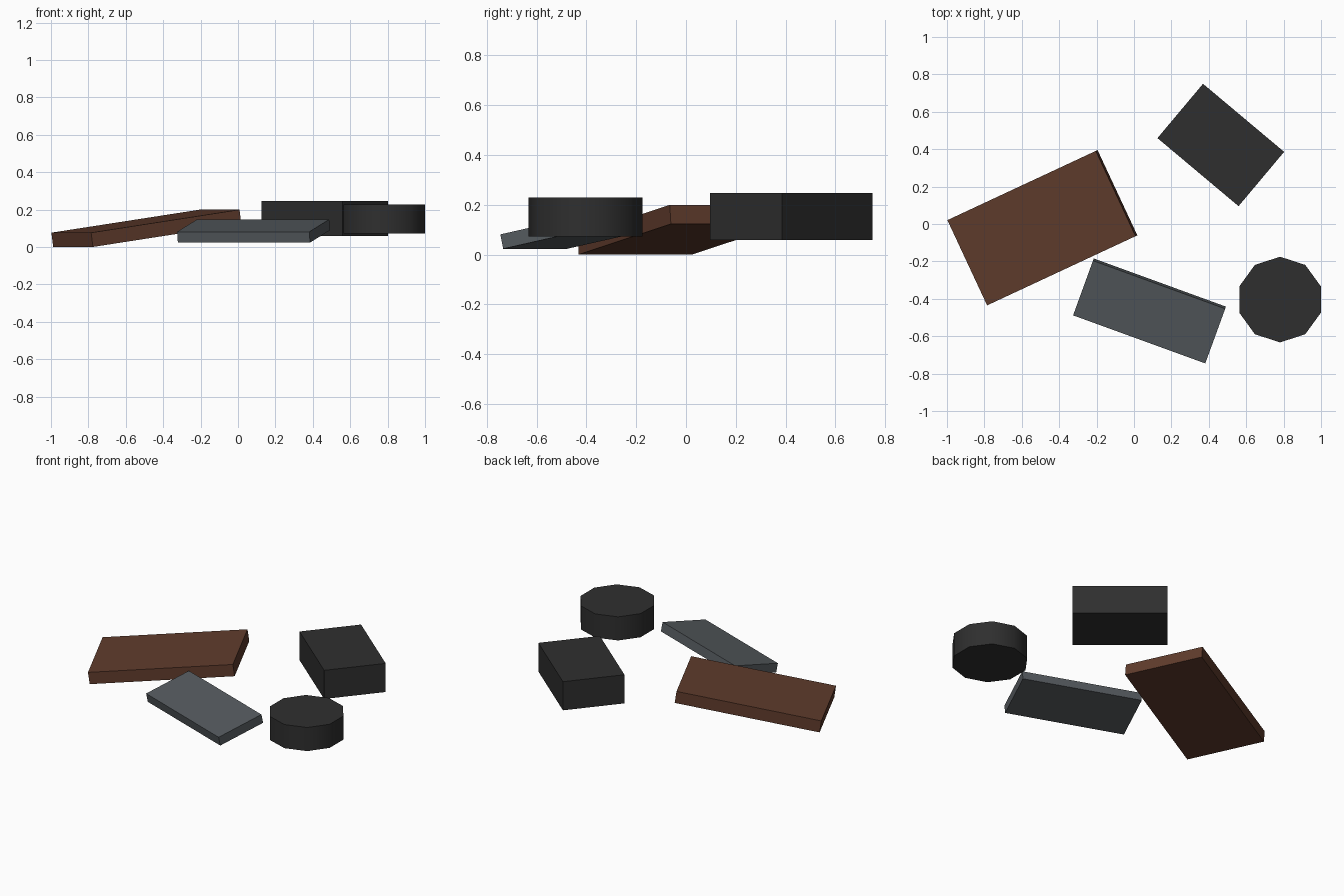
import bpy, math
from mathutils import Euler

if "Cube" in bpy.data.objects:
    bpy.data.objects.remove(bpy.data.objects["Cube"])


def material(name, rgb):
    m = bpy.data.materials.new(name)
    m.diffuse_color = (*rgb, 1)
    m.use_nodes = True
    m.node_tree.nodes["Principled BSDF"].inputs["Base Color"].default_value = m.diffuse_color
    return m


brown = material("rust_brown", (0.115, 0.044, 0.025))
grey = material("steel_grey", (0.090, 0.102, 0.112))
black = material("charcoal", (0.028, 0.028, 0.028))


def slab(name, size, loc, yaw, mat, roll=0, pitch=0):
    """Box tilted about its own axes, then turned about z."""
    bpy.ops.mesh.primitive_cube_add(size=1, location=loc)
    ob = bpy.context.object
    ob.name = name
    ob.scale = size
    ob.rotation_euler = Euler([math.radians(a) for a in (roll, pitch, yaw)])
    ob.data.materials.append(mat)
    return ob


# Large rusty plate, raised at its right end
slab("rusty_plate", (0.884, 0.503, 0.077), (-0.49, -0.02, 0.10), 25, brown, pitch=-8)

# Grey panel, raised along its back edge
slab("grey_panel", (0.752, 0.318, 0.059), (0.083, -0.465, 0.0855), -20, grey, roll=12)

# Level dark block
slab("dark_block", (0.566, 0.379, 0.188), (0.464, 0.4225, 0.153), -40, black)

# Ten-sided drum with a point towards the back
bpy.ops.mesh.primitive_cylinder_add(vertices=10, radius=0.229, depth=0.155,
                                    location=(0.781, -0.404, 0.151))
drum = bpy.context.object
drum.name = "dark_drum"
drum.data.materials.append(black)
bpy.ops.object.shade_smooth_by_angle(angle=math.radians(40))
